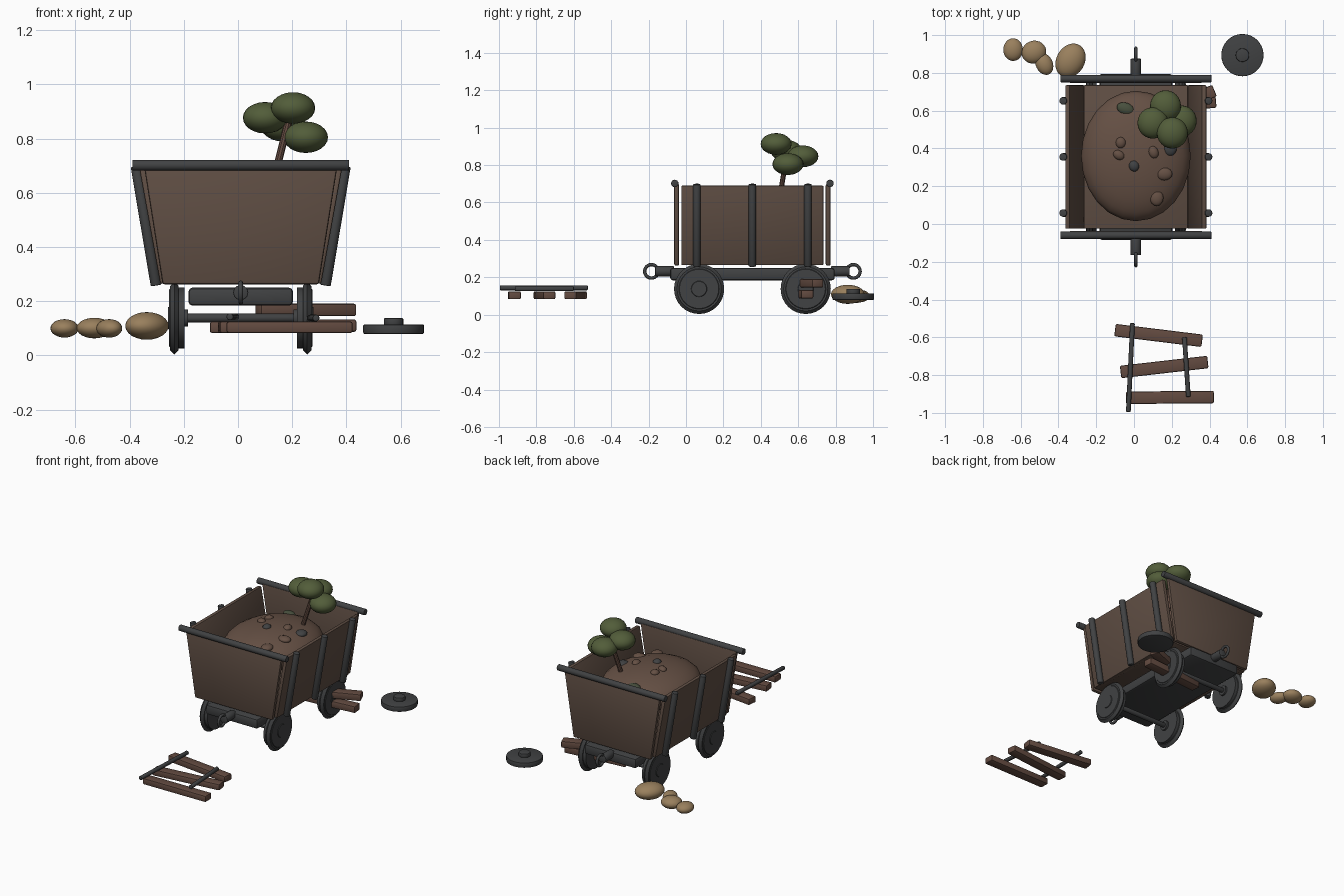
import bpy, math
from mathutils import Vector

old = bpy.data.objects.get("Cube")
if old:
    bpy.data.objects.remove(old, do_unlink=True)

CX, CY = 0.01, 0.355      # centre of the cart


def material(name, rgb):
    m = bpy.data.materials.new(name)
    m.use_nodes = True
    m.diffuse_color = (*rgb, 1)
    bsdf = m.node_tree.nodes["Principled BSDF"]
    bsdf.inputs["Base Color"].default_value = (*rgb, 1)
    bsdf.inputs["Roughness"].default_value = 0.9
    return m


WOOD = material("cart_wood", (0.115, 0.076, 0.057))
PLANK = material("plank_wood", (0.125, 0.07, 0.052))
DIRT = material("dirt", (0.13, 0.08, 0.058))
METAL = material("dark_metal", (0.052, 0.054, 0.056))
LEAF = material("leaf_green", (0.085, 0.11, 0.042))
MOSS = material("moss_stone", (0.065, 0.08, 0.048))
SAND = material("tan_stone", (0.32, 0.215, 0.11))


def finish(name, mat, bevel=0, angle=35):
    o = bpy.context.object
    o.name = name
    o.data.materials.clear()
    o.data.materials.append(mat)
    if bevel:
        b = o.modifiers.new("bevel", "BEVEL")
        b.width, b.segments = bevel, 2
        bpy.ops.object.modifier_apply(modifier="bevel")
    bpy.ops.object.shade_smooth_by_angle(angle=math.radians(angle))
    return o


def box(name, mat, loc, size, turn=0, bevel=0.008):
    bpy.ops.mesh.primitive_cube_add(size=1, location=loc)
    bpy.context.object.scale = size
    bpy.ops.object.transform_apply(location=False, rotation=False, scale=True)
    bpy.context.object.rotation_euler.z = math.radians(turn)
    return finish(name, mat, bevel)


def rod(name, mat, a, b, r, sides=16, bevel=0.004):
    a, b = Vector(a), Vector(b)
    bpy.ops.mesh.primitive_cylinder_add(vertices=sides, radius=r, depth=(b - a).length,
                                        location=(a + b) / 2)
    bpy.context.object.rotation_euler = (b - a).to_track_quat("Z", "Y").to_euler()
    return finish(name, mat, bevel)


def blob(name, mat, loc, size, turn=0, segments=24):
    bpy.ops.mesh.primitive_uv_sphere_add(segments=segments, ring_count=segments // 2,
                                         radius=1, location=loc)
    bpy.context.object.scale = size
    bpy.context.object.rotation_euler.z = math.radians(turn)
    return finish(name, mat, angle=60)


def prism(name, mat, outline, y0, y1, bevel):
    """Extrude an x-z outline along y."""
    n = len(outline)
    verts = [(x, y, z) for y in (y0, y1) for x, z in outline]
    faces = [list(range(n)), list(range(2 * n - 1, n - 1, -1))]
    faces += [[(i + 1) % n, i, i + n, (i + 1) % n + n] for i in range(n)]
    me = bpy.data.meshes.new(name)
    me.from_pydata(verts, [], faces)
    o = bpy.data.objects.new(name, me)
    bpy.context.collection.objects.link(o)
    bpy.ops.object.select_all(action="DESELECT")
    bpy.context.view_layer.objects.active = o
    o.select_set(True)
    bpy.ops.object.mode_set(mode="EDIT")
    bpy.ops.mesh.select_all(action="SELECT")
    bpy.ops.mesh.normals_make_consistent(inside=False)
    bpy.ops.object.mode_set(mode="OBJECT")
    return finish(name, mat, bevel)


# Tub: floor, flared side walls with straps, end walls with top rails
box("tub_floor", WOOD, (CX, CY, 0.283), (0.55, 0.76, 0.034), bevel=0.004)
for s, side in ((1, "left"), (-1, "right")):
    wall = [(0.297, 0.265), (0.374, 0.69), (0.349, 0.69), (0.272, 0.265)]
    prism(side + "_wall", WOOD, [(CX + s * x, z) for x, z in wall], -0.025, 0.735, 0.006)
    for i in (-1, 0, 1):
        y = CY + i * 0.297
        rod(f"{side}_strap", METAL, (CX + s * 0.312, y, 0.258), (CX + s * 0.386, y, 0.698), 0.02)
for s, end in ((-1, "front"), (1, "back")):
    wall = [(-0.288, 0.262), (0.288, 0.262), (0.357, 0.70), (-0.357, 0.70)]
    y = CY + s * 0.405
    prism(end + "_wall", WOOD, [(CX + x, z) for x, z in wall], y - 0.013, y + 0.013, 0.009)
    y = CY + s * 0.415
    rod(end + "_rail", METAL, (CX - 0.4, y, 0.702), (CX + 0.4, y, 0.702), 0.02)

# Chassis, couplings and axles
box("chassis", METAL, (CX, CY, 0.217), (0.385, 0.88, 0.066), bevel=0.014)
for s, end in ((-1, "front"), (1, "back")):
    rod(end + "_coupling", METAL, (CX, CY + s * 0.42, 0.232), (CX, CY + s * 0.52, 0.232), 0.028, 12)
    bpy.ops.mesh.primitive_torus_add(major_radius=0.036, minor_radius=0.009, major_segments=24,
                                     minor_segments=8, rotation=(0, math.pi / 2, 0),
                                     location=(CX, CY + s * 0.54, 0.232))
    finish(end + "_coupling_ring", METAL, angle=60)
    y = CY + s * 0.285
    rod(end + "_axle", METAL, (CX - 0.24, y, 0.138), (CX + 0.24, y, 0.138), 0.016)
    # Wheels: crowned tyre, inner disc, hubs
    for t, side in ((1, "left"), (-1, "right")):
        def disc(part, r0, r1, x0, x1):
            bpy.ops.mesh.primitive_cone_add(vertices=32, radius1=r0, radius2=r1, depth=abs(x1 - x0),
                                            location=(CX + t * (x0 + x1) / 2, y, 0.138),
                                            rotation=(0, t * math.pi / 2, 0))
            finish(f"{end}_{side}_wheel_{part}", METAL)
        disc("tyre_inner", 0.118, 0.134, 0.229, 0.245)
        disc("tyre_outer", 0.134, 0.118, 0.245, 0.261)
        disc("face", 0.108, 0.105, 0.261, 0.264)
        disc("inner_disc", 0.112, 0.112, 0.208, 0.229)
        disc("hub", 0.044, 0.04, 0.261, 0.268)
        disc("inner_hub", 0.032, 0.032, 0.195, 0.21)

# Dirt heap with stones lying on it
MX, MY, MZ = CX, 0.36, 0.55
RX, RY, RZ = 0.29, 0.345, 0.125
blob("dirt_heap", DIRT, (MX, MY, MZ), (RX, RY, RZ))
stones = [(-0.045, 0.61, 0.048, 0.032, -20, MOSS), (-0.07, 0.43, 0.027, 0.03, 0, DIRT),
          (-0.08, 0.365, 0.032, 0.025, -30, DIRT), (0, 0.307, 0.027, 0.03, 20, METAL),
          (0.103, 0.38, 0.026, 0.034, 20, DIRT), (0.16, 0.265, 0.043, 0.034, 0, DIRT),
          (0.12, 0.138, 0.036, 0.042, 0, DIRT), (0.19, 0.40, 0.036, 0.04, 0, METAL)]
for x, y, rx, ry, turn, mat in stones:
    z = MZ + RZ * math.sqrt(1 - ((x - MX) / RX) ** 2 - ((y - MY) / RY) ** 2)
    blob("heap_stone", mat, (x, y, z - 0.004), (rx, ry, 0.02), turn, 16)

# Small tree
rod("tree_trunk", PLANK, (0.125, 0.50, 0.62), (0.185, 0.54, 0.86), 0.014, 10, 0)
for x, y, z in ((0.10, 0.535, 0.877), (0.203, 0.482, 0.913),
                (0.25, 0.545, 0.805), (0.167, 0.625, 0.847)):
    blob("tree_foliage", LEAF, (x, y, z), (0.082, 0.083, 0.058))

# Broken track panel in front
for x, y, turn in ((0.13, -0.59, -7), (0.16, -0.757, 6.5), (0.19, -0.918, 0.5)):
    box("loose_tie", PLANK, (x, y, 0.104), (0.465, 0.066, 0.042), turn)
rod("loose_track_rod", METAL, (-0.008, -0.525, 0.143), (-0.03, -0.995, 0.143), 0.013, 12)
rod("loose_track_rod", METAL, (0.267, -0.6, 0.138), (0.288, -0.915, 0.138), 0.013, 12)

# Planks lying under the back of the cart
box("upper_plank", PLANK, (0.25, 0.635, 0.168), (0.38, 0.066, 0.046), 22)
box("lower_plank", PLANK, (0.22, 0.63, 0.11), (0.43, 0.066, 0.046), 5)

# Spare wheel on the ground
rod("spare_wheel", METAL, (0.574, 0.894, 0.08), (0.574, 0.894, 0.114), 0.112, 32)
rod("spare_wheel_hub", METAL, (0.574, 0.894, 0.11), (0.574, 0.894, 0.138), 0.036, 20)

# Tan stones on the ground
for x, y, z, rx, ry, rz, turn in ((-0.64, 0.923, 0.1, 0.052, 0.06, 0.034, 0),
                                  (-0.53, 0.91, 0.101, 0.066, 0.06, 0.038, 20),
                                  (-0.475, 0.847, 0.1, 0.045, 0.06, 0.034, 25),
                                  (-0.336, 0.865, 0.109, 0.075, 0.095, 0.051, -30)):
    blob("ground_stone", SAND, (x, y, z), (rx, ry, rz), turn)
